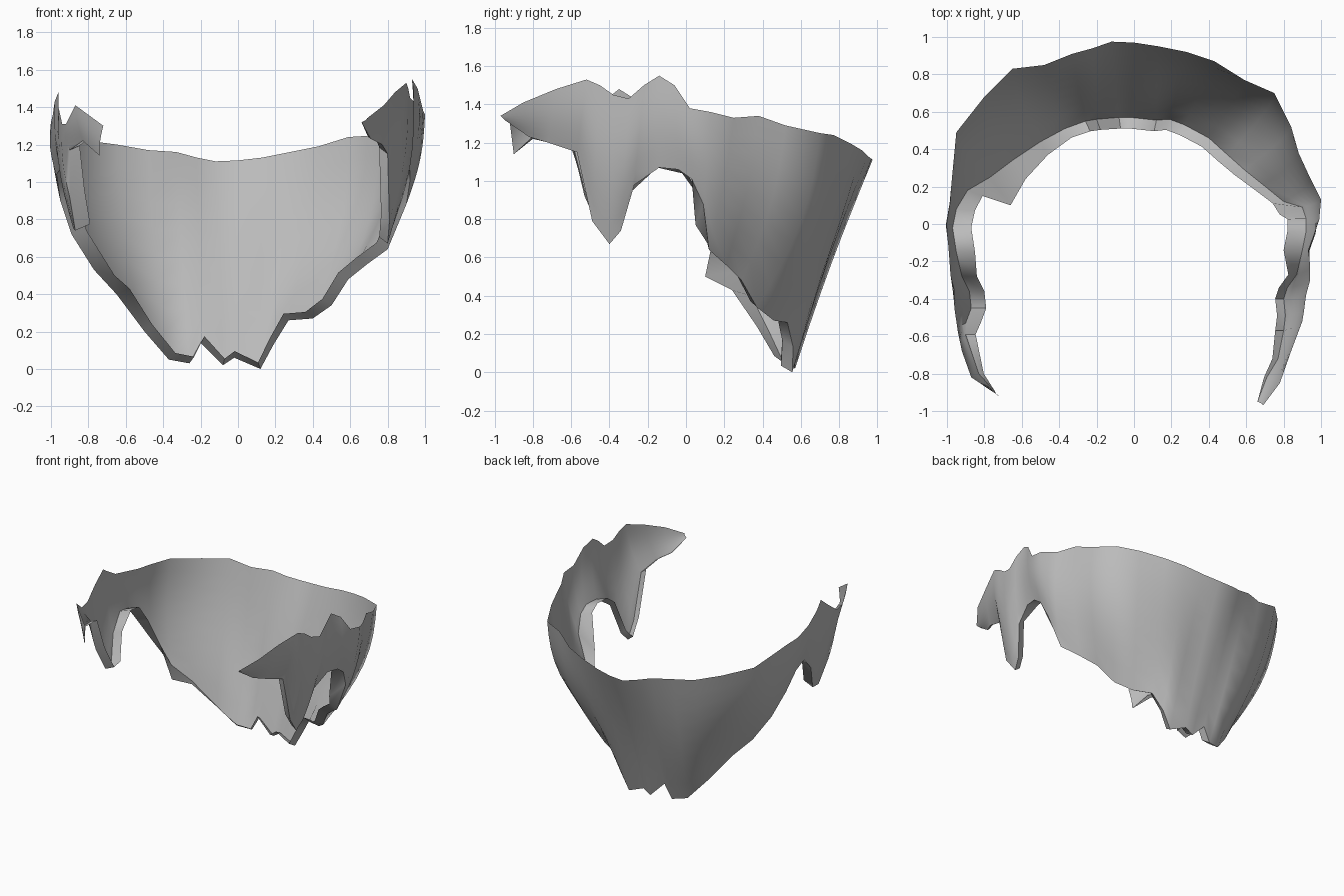
import bpy, bmesh, math
from mathutils import Vector

# Upper edge of the hair band, from the right temple round the back to the left temple
TOP = [
    (.69, -.97, 1.34), (.78, -.85, 1.41), (.84, -.68, 1.48), (.90, -.52, 1.53), (.91, -.45, 1.50),
    (.92, -.38, 1.45), (.94, -.30, 1.43), (.94, -.22, 1.50), (.93, -.14, 1.55), (.96, -.06, 1.50),
    (.99, .02, 1.38), (1.0, .13, 1.36), (.94, .25, 1.33), (.88, .38, 1.34), (.84, .52, 1.29),
    (.75, .70, 1.25), (.59, .77, 1.24), (.43, .87, 1.19), (.28, .92, 1.16), (.13, .95, 1.13),
    (0, .97, 1.115), (-.12, .975, 1.11), (-.22, .94, 1.13), (-.33, .91, 1.16), (-.48, .85, 1.17),
    (-.65, .83, 1.20), (-.80, .68, 1.22), (-.95, .49, 1.25), (-.97, .28, 1.28), (-.98, .12, 1.30),
    (-1.0, 0, 1.32), (-.99, -.15, 1.36), (-.98, -.27, 1.43), (-.96, -.35, 1.48), (-.96, -.45, 1.40),
    (-.94, -.58, 1.31), (-.92, -.68, 1.31), (-.87, -.82, 1.41), (-.72, -.92, 1.30)]

# Lower edge: temple, sideburn, ear arch, ragged nape, ear arch, sideburn, temple
BOTTOM = [
    (.66, -.95, 1.32), (.71, -.82, 1.23), (.77, -.72, 1.20), (.80, -.57, 1.15), (.81, -.49, .79),
    (.80, -.40, .67), (.82, -.34, .74), (.87, -.27, .98), (.90, -.14, 1.07), (.92, -.04, 1.06),
    (.92, .03, 1.01), (.90, .09, .88), (.80, .12, .64), (.69, .21, .56), (.59, .29, .48),
    (.50, .37, .34), (.40, .46, .27), (.27, .53, .26), (.19, .56, .13), (.12, .555, 0),
    (-.02, .57, .06), (-.08, .57, .02), (-.20, .56, .14), (-.26, .55, .03), (-.37, .51, .05),
    (-.50, .44, .20), (-.65, .34, .40), (-.77, .25, .53), (-.89, .18, .72), (-.95, .08, .90),
    (-.97, -.02, 1.04), (-.95, -.15, 1.07), (-.92, -.28, .95), (-.88, -.36, .75), (-.87, -.45, .74),
    (-.90, -.53, .92), (-.90, -.59, 1.17), (-.83, -.80, 1.22), (-.74, -.90, 1.14)]

# Inner lip points that turn in further than the rest
WIDE_LIP = {11: (.78, .05, .77), 25: (-.46, .37, .24), 26: (-.58, .24, .43),
            27: (-.66, .10, .50), 28: (-.81, .15, .74)}

ROWS = 8
LAST = len(TOP) - 1


def outward(p):
    """Horizontal direction away from the head."""
    return Vector((p.x, max(p.y, 0), 0)).normalized()


grey = bpy.data.materials.new("hair grey")
grey.diffuse_color = (0.5, 0.5, 0.5, 1)


def grid_object(name, columns):
    """Skin a list of equal-length point columns."""
    bm = bmesh.new()
    cols = [[bm.verts.new(p) for p in col] for col in columns]
    for a, b in zip(cols, cols[1:]):
        for j in range(len(a) - 1):
            bm.faces.new((a[j], a[j + 1], b[j + 1], b[j]))
    bmesh.ops.remove_doubles(bm, verts=bm.verts, dist=1e-4)
    mesh = bpy.data.meshes.new(name)
    bm.to_mesh(mesh)
    bm.free()
    mesh.materials.append(grey)
    obj = bpy.data.objects.new(name, mesh)
    bpy.context.collection.objects.link(obj)
    bpy.context.view_layer.objects.active = obj
    obj.select_set(True)
    bpy.ops.object.shade_smooth_by_angle(angle=math.radians(60))
    obj.select_set(False)


# Hair sheet: full at the sides and rear corners, slightly hollow at the back
sheet, lip = [], []
for i, (t, b) in enumerate(zip(TOP, BOTTOM)):
    t, b = Vector(t), Vector(b)
    length = (t - b).length
    n = outward(t.lerp(b, 0.3))
    corner = 4 * n.x ** 2 * n.y ** 2
    swell = 0.05 * n.x ** 2 - 0.02 * n.y ** 2 + corner * (0.08 if n.x > 0 else 0.045)
    col = []
    for j in range(ROWS + 1):
        f = j / ROWS
        bulge = math.sin(math.pi * f) * (length * swell + 0.005 * math.cos(2.1 * i))
        col.append(t.lerp(b, f) + n * bulge)
    sheet.append(col)
    # Lip turned in along the lower edge
    taper = min(1, i / 3, (LAST - i) / 3)
    if b.y < -.25:
        width = 0.045 if b.x > 0 else 0.08   # sideburns
    elif b.y < .1:
        width = 0.10                         # over the ears
    else:
        width = 0.06                         # nape
    inner = b - outward(b) * width * taper + Vector((0, 0, 0.035 * taper))
    lip.append([b, Vector(WIDE_LIP.get(i, inner))])

grid_object("hair_sheet", sheet)
grid_object("hair_lower_lip", lip)
